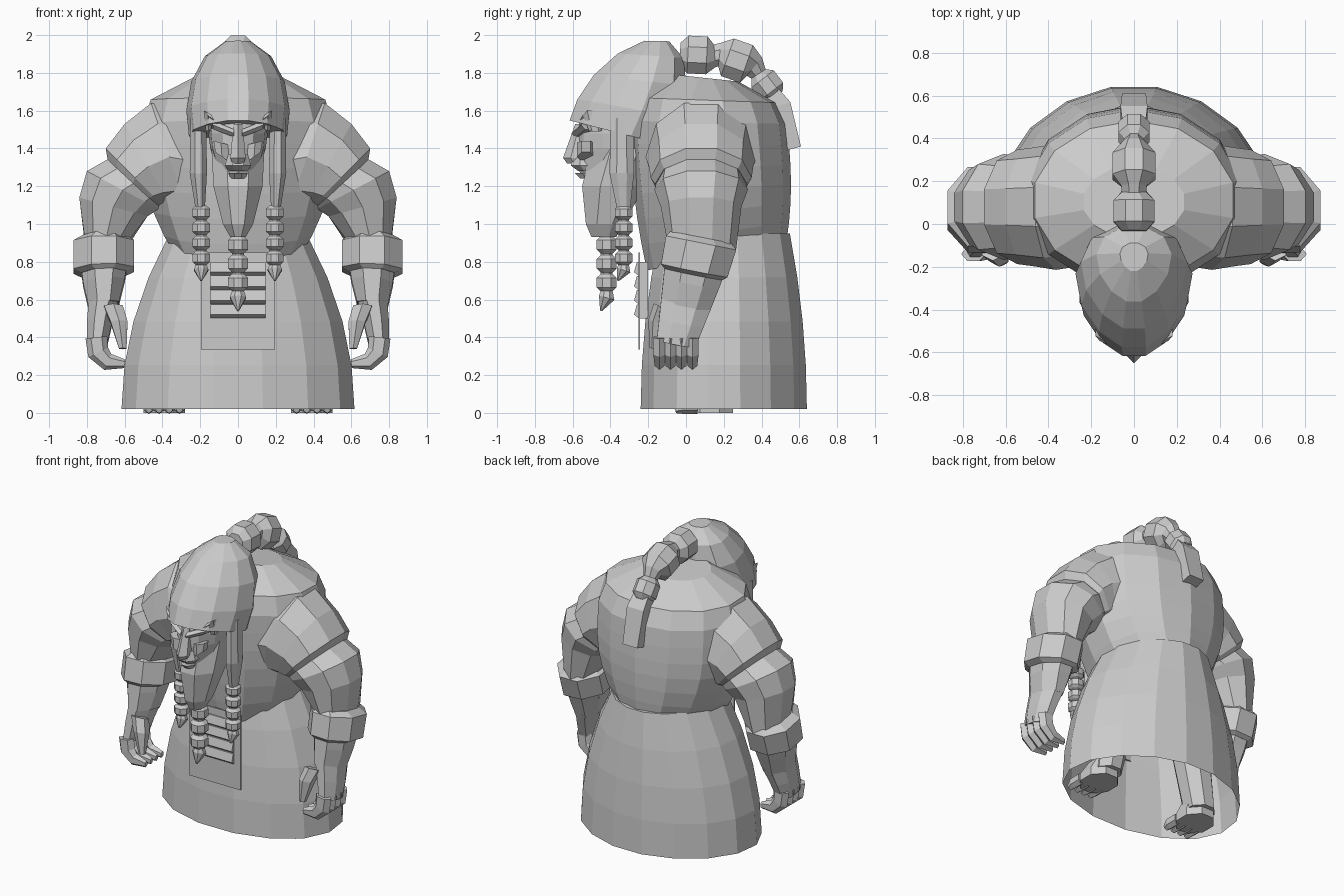
import bpy, bmesh, math
from mathutils import Vector

default_cube = bpy.data.objects.get("Cube")
if default_cube:
    bpy.data.objects.remove(default_cube)

GREY = (0.6, 0.6, 0.6, 1)
stone = bpy.data.materials.new("stone_grey")
stone.use_nodes = True
stone.diffuse_color = GREY
stone.node_tree.nodes["Principled BSDF"].inputs["Base Color"].default_value = GREY
X_AXIS, Y_AXIS = Vector((1, 0, 0)), Vector((0, 1, 0))


def finish(name, bm, mirror):
    """Turn the bmesh into a flat shaded object, mirrored if it is one of a pair."""
    bmesh.ops.recalc_face_normals(bm, faces=bm.faces)
    mesh = bpy.data.meshes.new(name)
    bm.to_mesh(mesh)
    bm.free()
    mesh.materials.append(stone)
    part = bpy.data.objects.new(name, mesh)
    bpy.context.collection.objects.link(part)
    if mirror:
        modifier = part.modifiers.new("Mirror", 'MIRROR')
        modifier.use_mirror_merge = False


def loft(name, rings, sides=8, mirror=False, open_bottom=False, taper=0):
    """Skin a row of rings, each given as centre and two half axes; taper narrows the front."""
    bm = bmesh.new()
    loops = []
    reach = 1 / math.cos(math.pi / sides)
    for centre, across, along in rings:
        loop = []
        for k in range(sides):
            angle = 2 * math.pi * (k + 0.5) / sides
            sine = math.sin(angle)
            offset = across * math.cos(angle) * (1 + taper * sine) + along * sine
            loop.append(bm.verts.new(centre + offset * reach))
        loops.append(loop)
    for lower, upper in zip(loops, loops[1:]):
        for k in range(sides):
            following = (k + 1) % sides
            bm.faces.new((lower[k], lower[following], upper[following], upper[k]))
    if not open_bottom:
        bm.faces.new(loops[0])
    bm.faces.new(loops[-1])
    finish(name, bm, mirror)


def level(z, front, back, half_width, tilt=0, x=0):
    """Ring around a vertical axis; a positive tilt lifts its back."""
    centre = Vector((x, (front + back) / 2, z))
    return centre, X_AXIS * half_width, Vector((0, (back - front) / 2, tilt))


def limb(outer_x, outer_z, inner_x, inner_z, extra=0):
    """Ring across the arm; depth and forward swing follow from the height."""
    outer, inner = Vector((outer_x, 0, outer_z)), Vector((inner_x, 0, inner_z))
    centre = (outer + inner) / 2
    depth = 0.05 + 0.14 * centre.z + extra
    slope = -0.2 if centre.z < 1 else 0
    centre.y = 0.08 - 0.25 * max(0, 0.9 - centre.z)
    return centre, (outer - inner) / 2, Vector((0, depth, depth * slope))


def patch(outer_x, outer_z, inner_x, inner_z, y, depth):
    """Ring across a small facial feature."""
    outer, inner = Vector((outer_x, y, outer_z)), Vector((inner_x, y, inner_z))
    return (outer + inner) / 2, (outer - inner) / 2, Y_AXIS * depth


def tube(name, path, sides=8, mirror=False, across=X_AXIS, wide=1):
    """Tube through (point, radius) pairs, with rings square to the path."""
    points = [Vector(point) for point, radius in path]
    rings = []
    for i, (point, radius) in enumerate(path):
        heading = points[min(i + 1, len(points) - 1)] - points[max(i - 1, 0)]
        along = heading.normalized().cross(across)
        rings.append((points[i], across * radius * wide, along * radius))
    loft(name, rings, sides, mirror)


def bead(start, end, radius):
    """Path of one bevelled bead between two points."""
    start, end = Vector(start), Vector(end)
    profile = ((0.04, 0.6), (0.25, 1), (0.75, 1), (0.96, 0.6))
    return [(start.lerp(end, t), radius * scale) for t, scale in profile]


def braid(name, top, count, pitch, radius, mirror=False):
    """Hanging row of beads with a pointed tuft at the end."""
    top, step = Vector(top), Vector((0, 0, -pitch))
    path = []
    for i in range(count):
        path += bead(top + step * i, top + step * (i + 1), radius)
    end = top + step * count
    path += [(end + step * 0.3, radius * 0.8), (end + step - Y_AXIS * 0.03, radius * 0.1)]
    tube(name, path, mirror=mirror)


# robe: open bell that narrows with the square of the height
robe = []
for i in range(5):
    t = i / 4
    robe.append(level(0.02 + 0.93 * t, 0.1 * t * t - 0.24, 0.64 - 0.09 * t * t, 0.605 - 0.25 * t * t))
loft("robe", robe, sides=16, open_bottom=True, taper=-0.1)

# torso: barrel with broad shoulders and an overhanging chest that narrows downwards
torso = []
for i in range(9):
    s = i / 4 - 1.1
    width = 0.5 * (1 - (s ** 6 if s > 0 else 0.3 * s * s))
    depth = 0.41 * (1 - (s ** 5 if s > 0 else 0.1 * s * s))
    middle = 0.13 - 0.03 * s
    tilt = -0.02 * s if s > 0 else -0.07 * s
    torso.append(level(1.35 + 0.47 * s, middle - depth, middle + depth, width, tilt))
loft("torso", torso, sides=14)

# apron with overlapping slats
loft("apron_cloth", [level(z, -0.252, -0.243, 0.195) for z in (0.335, 0.85)], sides=4)
for i in range(4):
    low = 0.5 + 0.075 * i
    loft(f"apron_slat_{i}", [level(low, -0.25, -0.2, 0.145), level(low + 0.02, -0.275, -0.2, 0.145),
                             level(low + 0.075, -0.26, -0.2, 0.145)], sides=4)

# sleeves, arms and bracers
loft("sleeve", [limb(0.36, 1.63, 0.2, 1.05, 0.03), limb(0.46, 1.64, 0.27, 1.07, 0.04),
                limb(0.6, 1.53, 0.35, 1.08, 0.03), limb(0.7, 1.4, 0.39, 1.09, 0.03),
                limb(0.69, 1.34, 0.42, 1.09, 0.01)], sides=10, mirror=True)
loft("upper_arm", [limb(0.66, 1.36, 0.4, 1.1), limb(0.8, 1.28, 0.42, 1.08, 0.02),
                   limb(0.84, 1.14, 0.48, 1.04), limb(0.81, 0.9, 0.58, 0.9)], sides=10, mirror=True)
loft("bracer", [limb(0.82, 0.93, 0.59, 0.93, -0.02), limb(0.87, 0.9, 0.55, 0.9, 0.01),
                limb(0.87, 0.75, 0.55, 0.76, 0.02), limb(0.83, 0.73, 0.59, 0.74)], mirror=True)
loft("forearm", [limb(0.83, 0.76, 0.59, 0.76), limb(0.82, 0.68, 0.6, 0.7),
                 limb(0.79, 0.55, 0.63, 0.58)], mirror=True)

# hands: palm, curled fingers and thumb
loft("palm", [limb(0.79, 0.59, 0.63, 0.6), limb(0.8, 0.47, 0.66, 0.5), limb(0.8, 0.36, 0.69, 0.37)], mirror=True)
for i in range(4):
    y = 0.058 * i - 0.14
    tube(f"finger_{i}", [((0.75, y, 0.4), 0.05), ((0.74, y, 0.32), 0.05), ((0.69, y, 0.27), 0.04),
                         ((0.6, y, 0.26), 0.02)], sides=6, mirror=True, across=Y_AXIS, wide=0.65)
tube("thumb", [((0.66, -0.12, 0.56), 0.05), ((0.63, -0.15, 0.48), 0.045),
               ((0.61, -0.17, 0.34), 0.02)], sides=6, mirror=True)

# legs and feet
loft("leg", [level(0.05, 0.08, 0.28, 0.09, x=0.38), level(0.5, 0.06, 0.3, 0.12, x=0.3)], mirror=True)
loft("foot", [level(0, 0, 0.25, 0.11, x=0.39), level(0.05, 0, 0.25, 0.11, x=0.39),
              level(0.12, 0.07, 0.26, 0.09, x=0.38)], mirror=True)
for i in range(4):
    x = 0.31 + 0.054 * i
    tube(f"toe_{i}", [((x, 0.06, 0.035), 0.035), ((x, -0.02, 0.035), 0.035),
                      ((x, -0.06, 0.02), 0.02)], sides=6, mirror=True, wide=0.8)

# hair: egg-shaped dome leaning back towards the ponytail
hair = []
for degrees in (-18, 2, 25, 50, 76):
    s, spread = math.sin(math.radians(degrees)), math.cos(math.radians(degrees))
    middle, depth = 0.16 * s - 0.31, 0.27 * spread
    hair.append(level(1.6 + 0.38 * s, middle - depth, middle + depth, 0.26 * spread, 0.05 * (s - 1)))
loft("hair", hair, sides=12, taper=0.2)

# face and beard
loft("face", [level(1.25, -0.55, -0.2, 0.1), level(1.4, -0.57, -0.2, 0.14),
              level(1.48, -0.57, -0.2, 0.15), level(1.6, -0.54, -0.2, 0.15)], sides=10, taper=0.15)
loft("nose", [level(1.32, -0.62, -0.5, 0.03), level(1.35, -0.64, -0.5, 0.04),
              level(1.53, -0.58, -0.5, 0.025)], sides=6)
loft("muzzle", [level(1.28, -0.57, -0.45, 0.05), level(1.31, -0.61, -0.45, 0.07), level(1.37, -0.6, -0.45, 0.05)])
loft("lower_lip", [level(1.24, -0.56, -0.45, 0.04), level(1.27, -0.59, -0.45, 0.05)])
loft("cheek", [patch(0.12, 1.38, 0.05, 1.33, -0.53, 0.04), patch(0.13, 1.44, 0.05, 1.42, -0.53, 0.04)],
     sides=6, mirror=True)
loft("brow", [patch(0.02, 1.5, 0.02, 1.46, -0.56, 0.04), patch(0.14, 1.55, 0.13, 1.5, -0.51, 0.04)],
     sides=6, mirror=True)
loft("ear_curl", [patch(0.13, 1.57, 0.11, 1.52, -0.53, 0.03), patch(0.18, 1.6, 0.14, 1.55, -0.5, 0.04),
                  patch(0.17, 1.49, 0.14, 1.5, -0.48, 0.03)], sides=6, mirror=True)
loft("beard", [level(0.93, -0.5, -0.37, 0.04), level(1, -0.53, -0.33, 0.08),
               level(1.2, -0.55, -0.22, 0.13), level(1.4, -0.5, -0.15, 0.14)])

# beaded braids
braid("beard_braid", (0, -0.42, 0.94), 3, 0.1, 0.053)
tube("side_lock", [((0.21, -0.34, 1.56), 0.06), ((0.21, -0.34, 1.27), 0.065), ((0.2, -0.33, 1.08), 0.035)],
     mirror=True, wide=0.7)
braid("side_braid", (0.195, -0.33, 1.1), 4, 0.08, 0.047, mirror=True)

# ponytail
tail = bead((0, -0.04, 1.9), (0, 0.16, 1.89), 0.1) + bead((0, 0.17, 1.9), (0, 0.37, 1.83), 0.105)
tail += bead((0, 0.38, 1.8), (0, 0.48, 1.67), 0.075)
tube("ponytail_beads", tail, wide=0.95)
tube("ponytail_tip", [((0, 0.46, 1.69), 0.04), ((0, 0.51, 1.63), 0.045), ((0, 0.57, 1.4), 0.04)],
     sides=4, wide=1.4)
